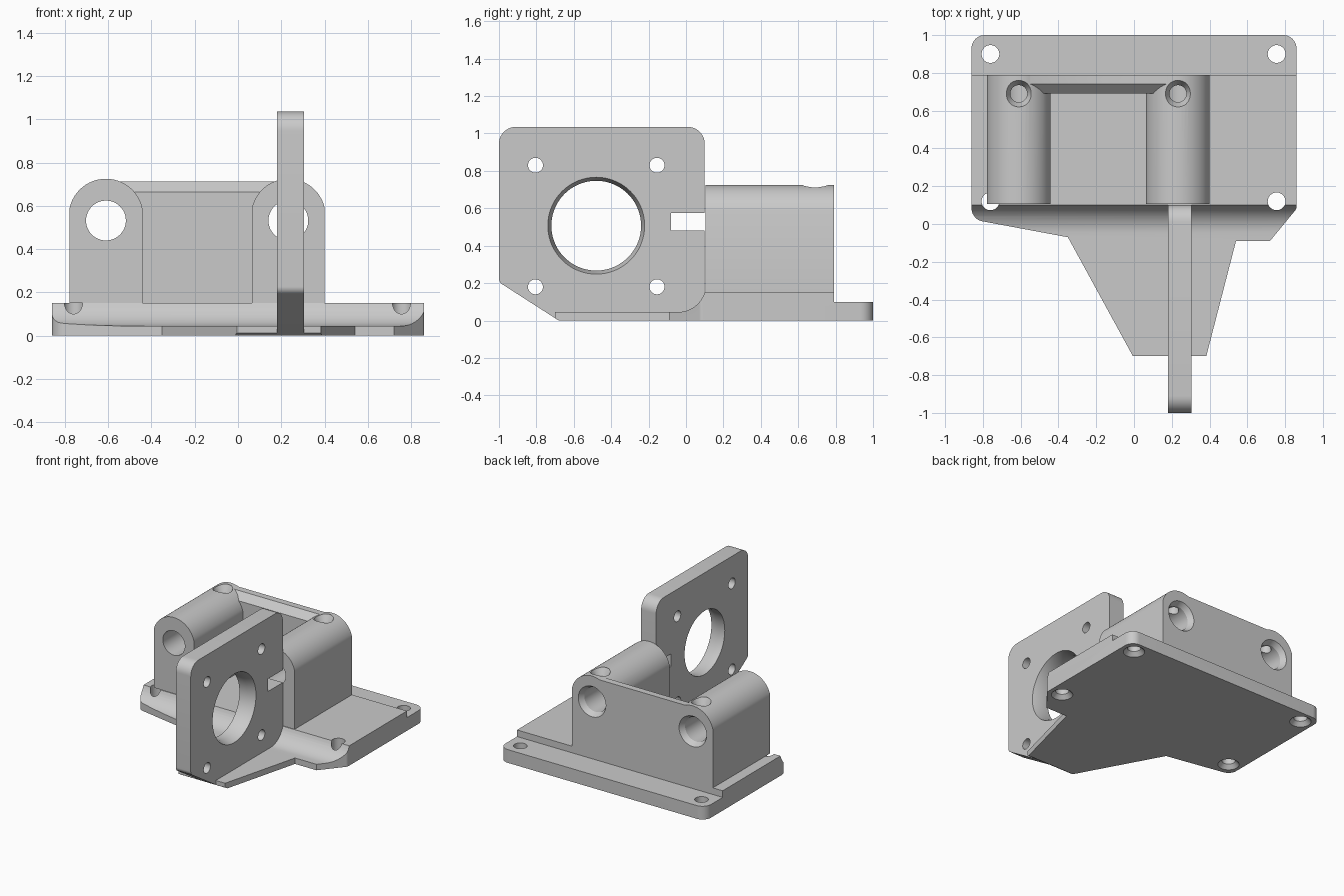
import bpy, bmesh, math
from mathutils import Vector

cube = bpy.data.objects.get("Cube")
if cube:
    bpy.data.objects.remove(cube, do_unlink=True)

grey = bpy.data.materials.new("plain_grey")
grey.use_nodes = True
grey.diffuse_color = (0.59, 0.59, 0.59, 1)
grey.node_tree.nodes["Principled BSDF"].inputs["Base Color"].default_value = (0.59, 0.59, 0.59, 1)


def place(axis, u, v, w):
    return {"x": (w, u, v), "y": (u, w, v), "z": (u, v, w)}[axis]


def skin(name, axis, rings):
    """Solid through a stack of matching outlines; each ring is (w, points)."""
    bm = bmesh.new()
    loops = [[bm.verts.new(place(axis, p[0], p[1], w)) for p in pts] for w, pts in rings]
    n = len(loops[0])
    for a, b in zip(loops, loops[1:]):
        for i in range(n):
            j = (i + 1) % n
            bm.faces.new((a[i], a[j], b[j], b[i]))
    bm.faces.new(loops[0])
    bm.faces.new(loops[-1])
    bmesh.ops.recalc_face_normals(bm, faces=bm.faces)
    mesh = bpy.data.meshes.new(name)
    bm.to_mesh(mesh)
    bm.free()
    mesh.materials.append(grey)
    obj = bpy.data.objects.new(name, mesh)
    bpy.context.collection.objects.link(obj)
    return obj


def rounded(corners, steps=10):
    """Outline from (u, v) or (u, v, radius) corners."""
    out = []
    for i, c in enumerate(corners):
        p = Vector(c[:2])
        if len(c) == 2:
            out.append(p)
            continue
        radius = c[2]
        a = (Vector(corners[i - 1][:2]) - p).normalized()
        b = (Vector(corners[(i + 1) % len(corners)][:2]) - p).normalized()
        half = a.angle(b) / 2
        centre = p + (a + b).normalized() * radius / math.sin(half)
        reach = radius / math.tan(half)
        start = (p + a * reach - centre).normalized()
        end = (p + b * reach - centre).normalized()
        turn = math.pi - 2 * half
        for k in range(steps + 1):
            t = turn * k / steps
            spoke = (start * math.sin(turn - t) + end * math.sin(t)) / math.sin(turn)
            out.append(centre + spoke * radius)
    return out


def prism(name, axis, lo, hi, corners):
    pts = rounded(corners)
    return skin(name, axis, [(lo, pts), (hi, pts)])


def turned(axis, u, v, profile, sides=48):
    """Round cutter along an axis; profile is (w, radius) pairs."""
    angles = [2 * math.pi * i / sides for i in range(sides)]
    return skin("cutter", axis, [(w, [(u + r * math.cos(t), v + r * math.sin(t)) for t in angles])
                                 for w, r in profile])


def combine(target, tool, operation="DIFFERENCE"):
    tool.hide_render = True
    mod = target.modifiers.new("cut", "BOOLEAN")
    mod.operation, mod.object, mod.solver = operation, tool, "EXACT"
    bpy.context.view_layer.update()
    result = target.evaluated_get(bpy.context.evaluated_depsgraph_get())
    mesh = bpy.data.meshes.new_from_object(result)
    target.modifiers.clear()
    target.data = mesh
    bpy.data.objects.remove(tool, do_unlink=True)


# Base: stepped side profile trimmed to the plan outline
base = prism("base_plate", "x", -0.95, 0.95, [
    (-0.68, 0), (1, 0), (1, 0.1), (0.79, 0.1), (0.79, 0.15), (0.1, 0.15),
    (0.06, 0.045, 0.15), (-0.7, 0.045), (-0.7, 0.012)])
outline = prism("outline", "z", -0.1, 0.3, [
    (-0.86, 1, 0.07), (0.86, 1, 0.07), (0.86, 0.08, 0.03), (0.72, -0.09), (0.54, -0.09),
    (0.38, -0.71), (0, -0.71), (-0.35, -0.07), (-0.86, 0.025, 0.07)])
combine(base, outline, "INTERSECT")
for x in (-0.76, 0.755):
    for y in (0.12, 0.9):
        combine(base, turned("z", x, y, [(-0.02, 0.075), (0, 0.075), (0.03, 0.047), (0.3, 0.047)]))

# Rod holder: two round-topped blocks joined by a rear wall
ROD_X = (-0.61, 0.2325)
HALF, CROWN = 0.168, 0.172
spread = math.asin(HALF / CROWN)


def rod_outline(x):
    arc = [(x + CROWN * math.sin(t), 0.553 + CROWN * math.cos(t))
           for t in (spread * (1 - k / 12) for k in range(25))]
    return [(x - HALF, 0.15), (x + HALF, 0.15)] + arc


holder = prism("rod_holder", "y", 0.105, 0.79, rod_outline(ROD_X[0]))
combine(holder, prism("second_block", "y", 0.105, 0.79, rod_outline(ROD_X[1])), "UNION")
combine(holder, prism("rear_wall", "x", ROD_X[0], ROD_X[1], [
    (0.69, 0.15), (0.79, 0.15), (0.79, 0.713), (0.74, 0.713), (0.69, 0.663)]), "UNION")
for x in ROD_X:
    combine(holder, turned("y", x, 0.532, [(0, 0.092), (0.75, 0.092), (0.79, 0.115), (0.85, 0.115)]))
    combine(holder, turned("z", x, 0.69, [(0.54, 0.045), (0.67, 0.045), (0.72, 0.07), (0.8, 0.07)]))

# Upright motor plate with large opening, screw holes and side slot
plate = prism("motor_plate", "x", 0.18, 0.305, [
    (-0.69, 0.006), (0.03, 0.006), (0.1, 0.13), (0.1, 1.035, 0.09),
    (-1, 1.035, 0.09), (-1, 0.205, 0.04)])
combine(plate, turned("x", -0.48, 0.507, [(0.1, 0.24), (0.245, 0.24), (0.305, 0.259), (0.4, 0.259)], 72))
for y in (-0.805, -0.155):
    for z in (0.18, 0.83):
        combine(plate, turned("x", y, z, [(0.1, 0.04), (0.4, 0.04)], 32))
combine(plate, prism("slot", "x", 0.1, 0.4, [(-0.08, 0.48), (0.2, 0.48), (0.2, 0.575), (-0.08, 0.575)]))

# Smooth the curved faces, keep machined edges crisp
bpy.ops.object.select_all(action="DESELECT")
for part in (base, holder, plate):
    part.select_set(True)
    bpy.context.view_layer.objects.active = part
bpy.ops.object.shade_smooth_by_angle(angle=math.radians(25))
